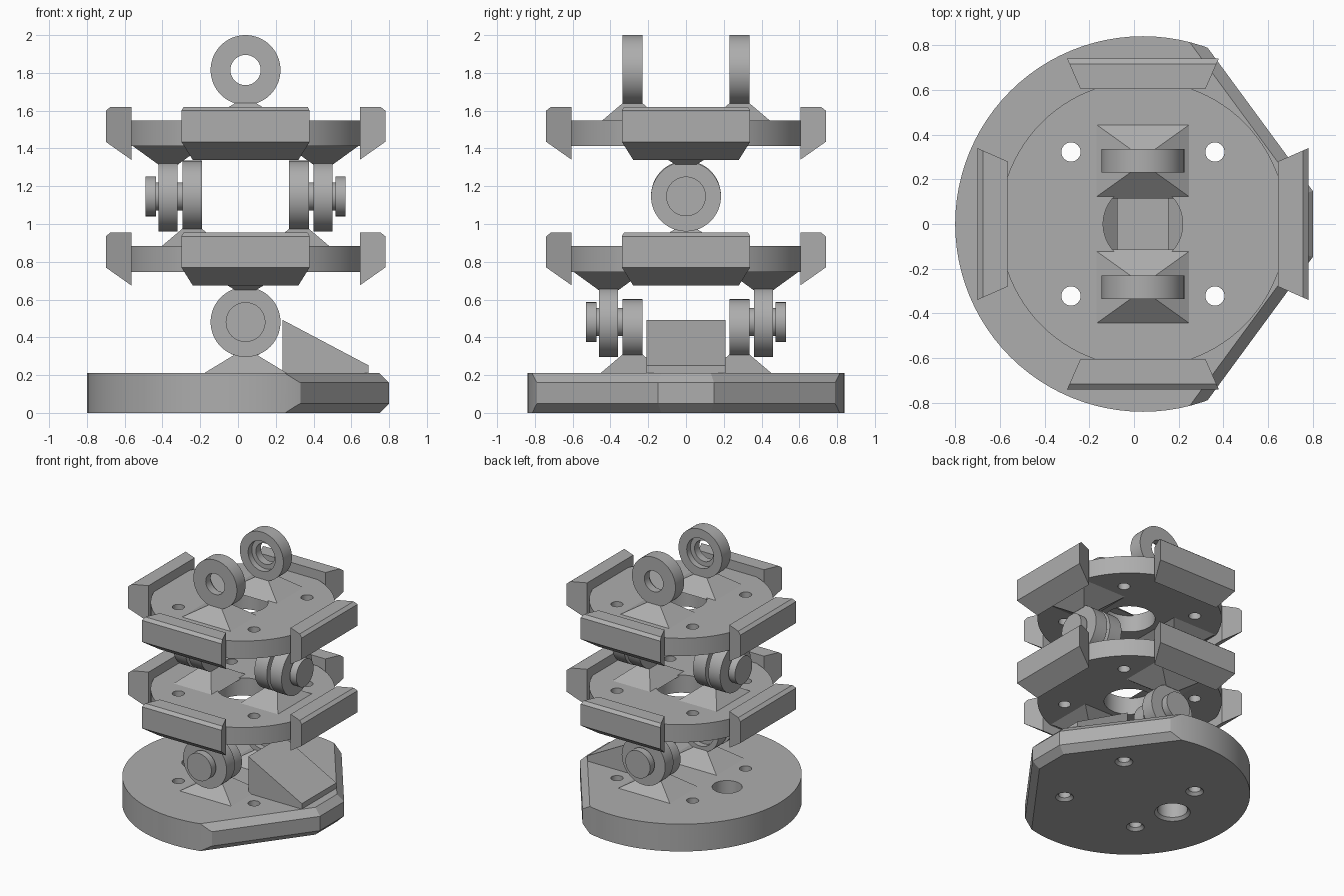
import bpy, bmesh
from math import pi, radians, cos, sin
from mathutils import Matrix, Vector

if "Cube" in bpy.data.objects:
    bpy.data.objects.remove(bpy.data.objects["Cube"])

CX = 0.04          # stack axis
STEP = 0.665       # spacing between joint levels
GREY = (0.42, 0.42, 0.42, 1)

mat = bpy.data.materials.new("plain grey")
mat.use_nodes = True
mat.diffuse_color = GREY
mat.node_tree.nodes["Principled BSDF"].inputs["Base Color"].default_value = GREY


def finish(name, bm, matrix=Matrix()):
    """Turn a bmesh into a shaded object placed by a matrix about the stack axis."""
    bmesh.ops.remove_doubles(bm, verts=bm.verts, dist=1e-5)
    bm.transform(Matrix.Translation((CX, 0, 0)) @ matrix)
    bmesh.ops.recalc_face_normals(bm, faces=bm.faces)
    me = bpy.data.meshes.new(name)
    bm.to_mesh(me)
    bm.free()
    me.materials.append(mat)
    ob = bpy.data.objects.new(name, me)
    bpy.context.collection.objects.link(ob)
    return ob


def smooth(ob):
    bpy.ops.object.select_all(action='DESELECT')
    ob.select_set(True)
    bpy.context.view_layer.objects.active = ob
    bpy.ops.object.shade_smooth_by_angle(angle=radians(25))


def lathe_mesh(profile, steps=64):
    """Revolve a closed (radius, height) outline about z."""
    bm = bmesh.new()
    vs = [bm.verts.new((r, 0, z)) for r, z in profile]
    es = [bm.edges.new((vs[i - 1], vs[i])) for i in range(len(vs))
          if profile[i - 1][0] + profile[i][0] > 0]
    bmesh.ops.spin(bm, geom=vs + es, cent=(0, 0, 0), axis=(0, 0, 1),
                   angle=2 * pi, steps=steps, use_merge=False)
    bmesh.ops.remove_doubles(bm, verts=bm.verts, dist=1e-5)
    return bm


def loft(rings):
    """Solid between two matching rings of points."""
    bm = bmesh.new()
    a, b = [[bm.verts.new(p) for p in ring] for ring in rings]
    bm.faces.new(a)
    bm.faces.new(b)
    for i in range(len(a)):
        bm.faces.new((a[i - 1], a[i], b[i], b[i - 1]))
    return bm


def cut(ob, cutter):
    mod = ob.modifiers.new("cut", 'BOOLEAN')
    mod.object = cutter
    mod.operation = 'DIFFERENCE'
    mod.solver = 'EXACT'
    bpy.context.view_layer.objects.active = ob
    bpy.ops.object.modifier_apply(modifier=mod.name)
    bpy.data.objects.remove(cutter)


def drill(ob, x, y, r, z0, z1, flare=0.0):
    """Through hole, optionally widened at its lower mouth."""
    prof = [(0, z0 - .05), (r + flare, z0 - .05), (r + flare, z0),
            (r, z0 + max(flare, .01)), (r, z1 + .05), (0, z1 + .05)]
    cutter = finish("hole_cutter", lathe_mesh(prof, 32), Matrix.Translation((x, y, 0)))
    cutter.hide_render = True
    cut(ob, cutter)


def drill_bolts(ob, z0, z1, flare=0.0):
    for sx in (-1, 1):
        for sy in (-1, 1):
            drill(ob, sx * .322, sy * .322, .043, z0, z1, flare)


def turn(deg):
    return Matrix.Rotation(radians(deg), 4, 'Z')


# Base disc: three flats with bevelled rims
R, H, BEV = 0.84, 0.21, 0.05
bm = lathe_mesh([(0, 0), (R, 0), (R, H), (0, H)], 96)
for deg, dist in ((0, .76), (36.3, .70), (-36.3, .70)):
    out = Vector((cos(radians(deg)), sin(radians(deg)), 0))
    up = Vector((0, 0, 1))
    for co, no in ((out * dist, out),
                   (out * (dist - BEV) + up * H, out + up),
                   (out * (dist - BEV), out - up)):
        res = bmesh.ops.bisect_plane(bm, geom=bm.verts[:] + bm.edges[:] + bm.faces[:],
                                     plane_co=co, plane_no=no, clear_outer=True)
        rim = [e for e in res["geom_cut"] if isinstance(e, bmesh.types.BMEdge)]
        bmesh.ops.contextual_create(bm, geom=rim)
bmesh.ops.dissolve_limit(bm, angle_limit=.01, verts=bm.verts, edges=bm.edges)
base = finish("base_disc", bm)
drill_bolts(base, 0, H, .02)
drill(base, -.39, 0, .105, 0, H, .02)
smooth(base)

# Wedge on the base
side = [(.195, .2), (.65, .2), (.65, .252), (.195, .493)]
finish("base_wedge", loft([[(x, y, z) for x, z in side] for y in (-.21, .21)]))


# Pyramid foot that carries a lug; it hangs down when flip is -1
def foot(name, deg, centre, half_r, z, flip):
    rings = [[(centre + sx * a, sy * b, z + flip * h)
              for sx, sy in ((-1, -1), (1, -1), (1, 1), (-1, 1))]
             for a, b, h in ((half_r, .22, 0), (.052, .055, .1))]
    finish(name, loft(rings), turn(deg))


def axial(name, profile, deg, z):
    """Turned part whose axis points outward from the stack axis."""
    m = turn(deg) @ Matrix.Translation((0, 0, z)) @ Matrix.Rotation(pi / 2, 4, 'Y')
    smooth(finish(name, lathe_mesh(profile), m))


def ring_lug(name, deg, z, radius):
    """Ring with a counterbore on its inward side."""
    axial(name, [(.115, .23), (radius, .23), (radius, .335),
                 (.08, .335), (.08, .275), (.115, .275)], deg, z)


def joint_pin(name, deg, z):
    axial(name, [(0, .25), (.112, .25), (.112, .28), (.075, .28), (.075, .475),
                 (.105, .475), (.105, .53), (0, .53)], deg, z)


# Lower, middle and upper joints
for level, (label, start) in enumerate((("lower", 90), ("middle", 0), ("upper", 90))):
    floor = H + .005 + level * STEP
    centre = .485 + level * STEP
    for deg in (start, start + 180):
        tag = label + ("_a" if deg == start else "_b")
        foot(tag + "_lug_foot", deg, .283, .17, floor - .005, 1)
        if level == 0:
            ring_lug(tag + "_inner_lug", deg, .447, .155)
        else:
            ring_lug(tag + "_inner_lug", deg, centre, .185)
        if level < 2:
            pin_z = centre - .004
            foot(tag + "_hanging_foot", deg, .41, .19, .75 + level * STEP, -1)
            axial(tag + "_outer_lug", [(.07, .36), (.185, .36), (.185, .46), (.07, .46)],
                  deg, pin_z)
            joint_pin(tag + "_pin", deg, pin_z)

# Two link discs, each with four rim plates
PLATE = [(.605, .675), (.74, .77), (.74, .935), (.715, .955), (.605, .955)]
for level, label in enumerate(("lower", "upper")):
    dz = level * STEP
    z0, z1 = .747 + dz, .883 + dz
    disc = finish(label + "_link_disc",
                  lathe_mesh([(.178, z0), (.642, z0), (.642, z1), (.178, z1)], 96))
    drill_bolts(disc, z0, z1)
    smooth(disc)
    for i, where in enumerate(("left", "back", "right", "front")):
        rings = [[(r, s * (.28 + (r - .605) * .44), z + dz) for r, z in PLATE]
                 for s in (-1, 1)]
        finish(f"{label}_{where}_rim_plate", loft(rings), turn(90 * i))
